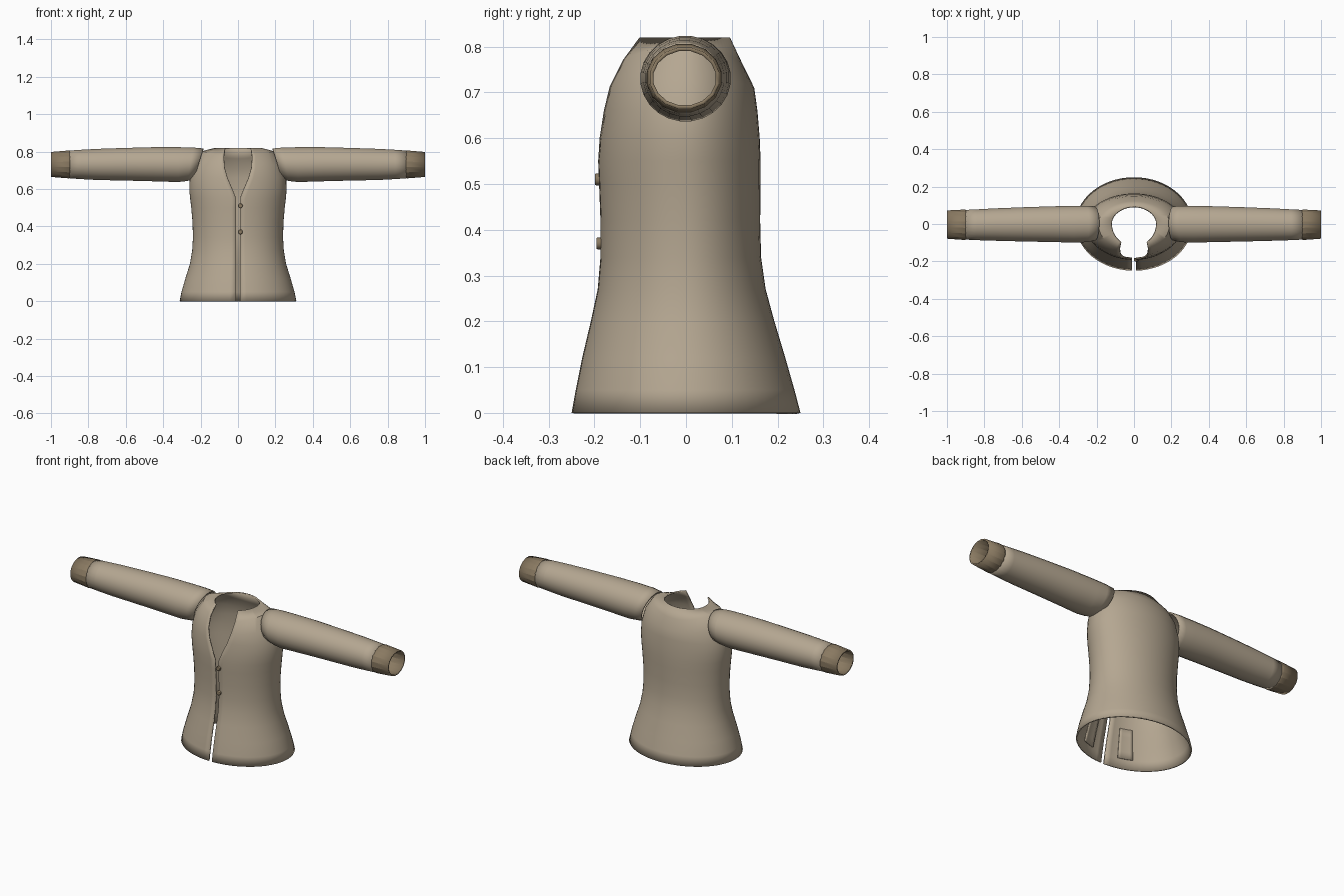
import bpy, math
from math import sin, cos, pi, asin

old = bpy.data.objects.get("Cube")
if old:
    bpy.data.objects.remove(old, do_unlink=True)


def material(name, rgb):
    m = bpy.data.materials.new(name)
    m.use_nodes = True
    m.diffuse_color = (*rgb, 1)
    bsdf = m.node_tree.nodes["Principled BSDF"]
    bsdf.inputs["Base Color"].default_value = (*rgb, 1)
    bsdf.inputs["Roughness"].default_value = 0.8
    return m


wool = material("beige wool", (0.46, 0.385, 0.285))
brown = material("brown trim", (0.255, 0.195, 0.122))


def loft(name, rings, mat, closed=False, flip=False, thick=0.008, angle=35):
    """Skin rows of points, then give the cloth thickness inwards."""
    n = len(rings[0])
    faces = []
    for i in range(len(rings) - 1):
        for j in range(n if closed else n - 1):
            k = (j + 1) % n
            f = (i * n + j, i * n + k, (i + 1) * n + k, (i + 1) * n + j)
            faces.append(f[::-1] if flip else f)
    me = bpy.data.meshes.new(name)
    me.from_pydata([p for r in rings for p in r], [], faces)
    me.materials.append(mat)
    ob = bpy.data.objects.new(name, me)
    bpy.context.collection.objects.link(ob)
    mod = ob.modifiers.new("cloth", "SOLIDIFY")
    mod.thickness = thick
    mod.offset = -1
    smooth(ob, angle)
    return ob


def smooth(ob, angle):
    bpy.ops.object.select_all(action="DESELECT")
    ob.select_set(True)
    bpy.context.view_layer.objects.active = ob
    bpy.ops.object.shade_smooth_by_angle(angle=math.radians(angle))


# Body rows: front height, side height, half width, front y, back y, half opening
BODY = [
    (0.00, 0.00, 0.312, 0.250, 0.250, 0.010),
    (0.05, 0.05, 0.302, 0.241, 0.237, 0.010),
    (0.12, 0.12, 0.282, 0.227, 0.217, 0.010),
    (0.20, 0.20, 0.257, 0.208, 0.193, 0.010),
    (0.27, 0.27, 0.245, 0.193, 0.174, 0.010),
    (0.34, 0.34, 0.241, 0.187, 0.164, 0.010),
    (0.42, 0.42, 0.243, 0.187, 0.162, 0.010),
    (0.50, 0.50, 0.250, 0.190, 0.163, 0.010),
    (0.55, 0.55, 0.256, 0.192, 0.163, 0.011),
    (0.60, 0.60, 0.261, 0.190, 0.161, 0.031),
    (0.66, 0.66, 0.257, 0.184, 0.156, 0.057),
    (0.71, 0.735, 0.236, 0.175, 0.149, 0.072),
    (0.765, 0.803, 0.190, 0.150, 0.122, 0.077),
    (0.82, 0.82, 0.120, 0.125, 0.096, 0.070),
]


def row_at(z):
    for a, b in zip(BODY, BODY[1:]):
        if z <= b[0]:
            t = (z - a[0]) / (b[0] - a[0])
            return [p + (q - p) * t for p, q in zip(a, b)]
    return BODY[-1]


def body_point(row, a, inset=0.0):
    zf, zs, w, front, back, _ = row
    depth = front if cos(a) > 0 else back
    return ((w - inset) * sin(a), -(depth - inset) * cos(a),
            zf + (zs - zf) * sin(a) ** 2)


# Body, open down the front with a V neck
rings = []
for row in BODY:
    a0 = asin(row[5] / row[2])
    rings.append([body_point(row, a0 + (2 * pi - 2 * a0) * j / 56) for j in range(57)])
loft("jacket_body", rings, wool)

# Sleeve rows: top x, bottom x, y centre, half depth, z centre, half height
SLEEVE = [
    (0.185, 0.235, 0.003, 0.092, 0.734, 0.083),
    (0.24, 0.270, 0.000, 0.098, 0.732, 0.090),
    (0.32, 0.320, -0.001, 0.099, 0.730, 0.094),
    (0.45, 0.450, -0.001, 0.096, 0.732, 0.092),
    (0.60, 0.600, -0.002, 0.092, 0.732, 0.088),
    (0.75, 0.750, -0.003, 0.087, 0.731, 0.084),
    (0.84, 0.840, -0.004, 0.083, 0.731, 0.079),
    (0.90, 0.900, -0.004, 0.080, 0.731, 0.075),
]
CUFF = [
    (0.897, 0.897, -0.004, 0.081, 0.731, 0.074),
    (0.905, 0.905, -0.004, 0.083, 0.731, 0.076),
    (1.0, 1.0, -0.003, 0.077, 0.731, 0.068),
]


def tube(name, rows, side, sides, mat, angle):
    rings = []
    for xt, xb, yc, ry, zc, rz in rows:
        ring = []
        for j in range(sides):
            b = 2 * pi * (j + 0.5) / sides
            t = (1 + sin(b)) / 2
            ring.append((side * (xb + (xt - xb) * t), yc + ry * cos(b), zc + rz * sin(b)))
        rings.append(ring)
    loft(name, rings, mat, closed=True, flip=side < 0, angle=angle)


for side, label in ((1, "left"), (-1, "right")):
    tube(label + "_sleeve", SLEEVE, side, 24, wool, 35)
    tube(label + "_cuff", CUFF, side, 16, brown, 20)

    # Pocket lining on the inside of each front panel
    rows = []
    for i in range(5):
        row = row_at(0.05 + 0.15 * i / 4)
        rows.append([body_point(row, side * (0.28 + 0.28 * j / 5), 0.007) for j in range(6)])
    loft(label + "_pocket_lining", rows, wool, flip=side < 0, thick=0.006)

# Buttons on the left front edge
for i, z in enumerate((0.51, 0.37)):
    x, y, _ = body_point(row_at(z), 0.05)
    bpy.ops.mesh.primitive_cylinder_add(vertices=16, radius=0.013, depth=0.014,
                                        location=(x, y - 0.002, z), rotation=(pi / 2, 0, 0))
    ob = bpy.context.object
    ob.name = "button_%d" % (i + 1)
    ob.data.materials.append(brown)
    bev = ob.modifiers.new("rounded", "BEVEL")
    bev.width = 0.003
    bev.segments = 2
    smooth(ob, 40)
